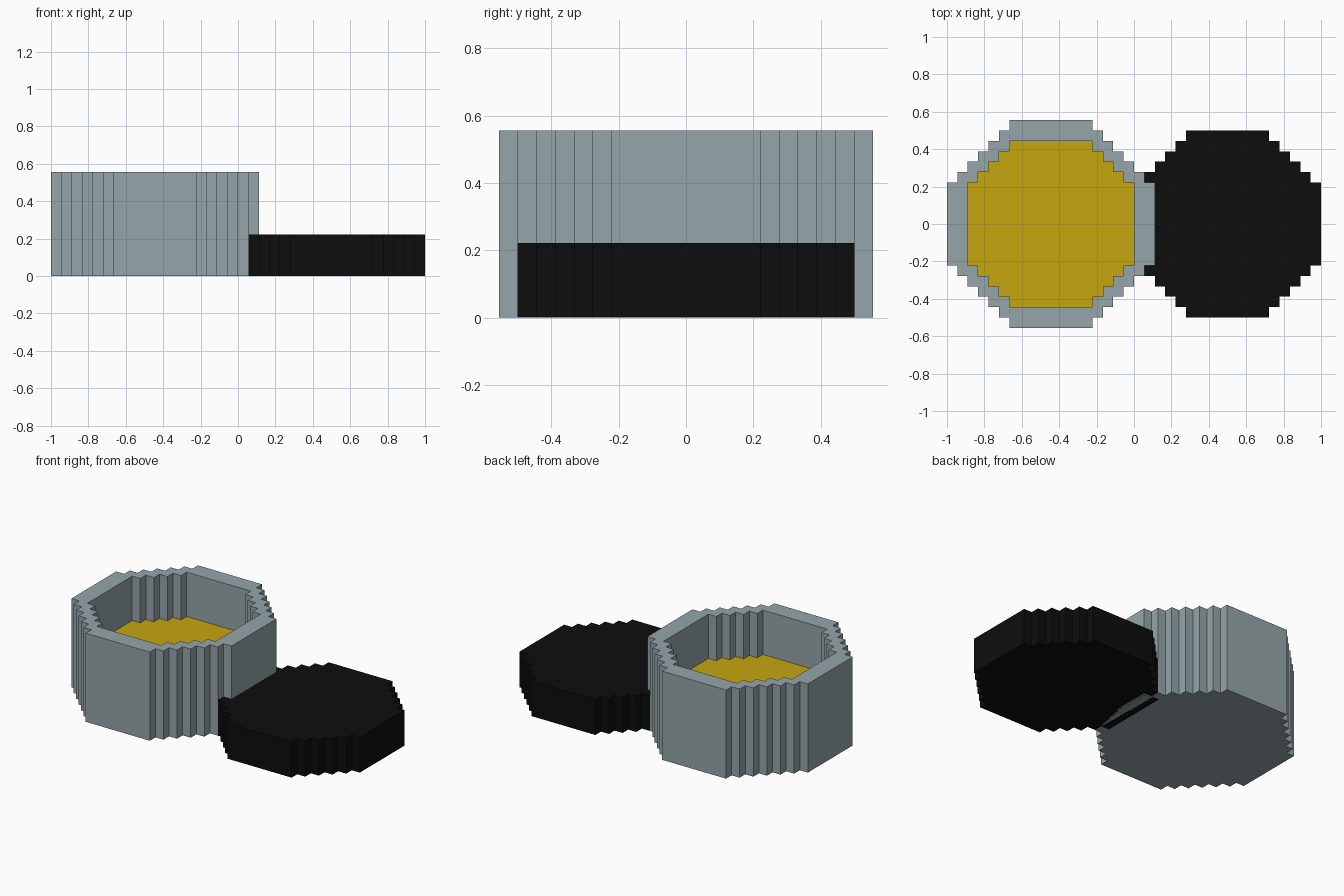
import bpy, bmesh

cube = bpy.data.objects.get("Cube")
if cube:
    bpy.data.objects.remove(cube)

U = 1 / 18      # one block
FLAT = 4        # half length of each straight side, in blocks


def material(name, rgb):
    m = bpy.data.materials.new(name)
    m.use_nodes = True
    m.diffuse_color = (*rgb, 1)
    bsdf = m.node_tree.nodes["Principled BSDF"]
    bsdf.inputs["Base Color"].default_value = (*rgb, 1)
    bsdf.inputs["Roughness"].default_value = 0.8
    return m


def stepped_round(radius):
    """Outline of a blocky disc: one stair-stepped quarter, turned four times."""
    quarter = []
    for i in range(radius - FLAT):
        quarter += [(radius - i, FLAT + i), (radius - i - 1, FLAT + i)]
    quarter.append((FLAT, radius))
    points = []
    for _ in range(4):
        points += quarter
        quarter = [(-y, x) for x, y in quarter]
    return points


def loop(bm, radius, cx, z):
    return [bm.verts.new(((x + cx) * U, y * U, z * U)) for x, y in stepped_round(radius)]


def walls(bm, low, high):
    for i in range(len(low)):
        j = (i + 1) % len(low)
        bm.faces.new((low[i], low[j], high[j], high[i]))


def finish(bm, name, mat):
    bmesh.ops.recalc_face_normals(bm, faces=bm.faces)
    mesh = bpy.data.meshes.new(name)
    bm.to_mesh(mesh)
    bm.free()
    mesh.materials.append(mat)
    obj = bpy.data.objects.new(name, mesh)
    bpy.context.collection.objects.link(obj)
    return obj


def disc(name, radius, cx, z0, z1, mat):
    bm = bmesh.new()
    low, high = loop(bm, radius, cx, z0), loop(bm, radius, cx, z1)
    walls(bm, low, high)
    bm.faces.new(low)
    bm.faces.new(high)
    return finish(bm, name, mat)


def cup(name, outer, inner, cx, floor, height, mat):
    bm = bmesh.new()
    out_low, out_high = loop(bm, outer, cx, 0), loop(bm, outer, cx, height)
    in_low, in_high = loop(bm, inner, cx, floor), loop(bm, inner, cx, height)
    walls(bm, out_low, out_high)
    walls(bm, in_low, in_high)
    bm.faces.new(out_low)
    bm.faces.new(in_low)
    # rim between the two stepped outlines
    rim = [bm.edges.get((ring[i - 1], ring[i]))
           for ring in (out_high, in_high) for i in range(len(ring))]
    bmesh.ops.triangle_fill(bm, edges=rim, use_beauty=True, normal=(0, 0, 1))
    return finish(bm, name, mat)


grey = material("blue grey", (0.30, 0.38, 0.40))
gold = material("gold", (0.57, 0.38, 0.005))
black = material("black", (0.004, 0.004, 0.004))

# open pot, its filling, and the lid lying beside it
cup("pot", 10, 8, -8, 2, 10, grey)
disc("filling", 8, -8, 2, 5, gold)
disc("lid", 9, 9, 0, 4, black)
